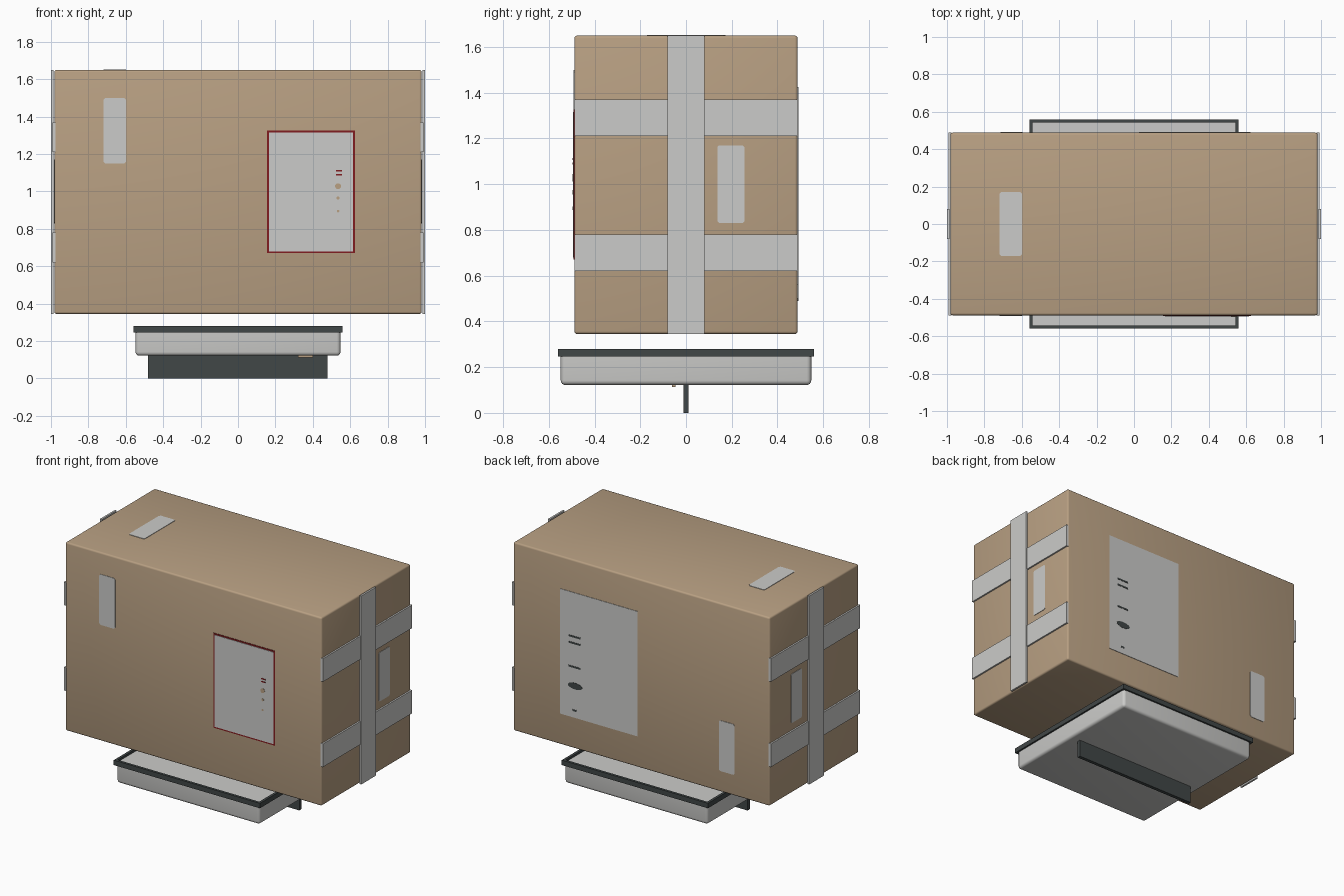
import bpy
import bmesh
import math
from mathutils import Matrix

old = bpy.data.objects.get("Cube")
if old:
    bpy.data.objects.remove(old, do_unlink=True)


def material(name, colour):
    m = bpy.data.materials.new(name)
    m.use_nodes = True
    m.diffuse_color = (*colour, 1)
    m.node_tree.nodes["Principled BSDF"].inputs["Base Color"].default_value = (*colour, 1)
    return m


TAN = material("cardboard tan", (0.48, 0.35, 0.225))
GREY = material("light grey", (0.6, 0.6, 0.585))
DARK = material("charcoal", (0.053, 0.063, 0.063))
RED = material("dark red", (0.22, 0.012, 0.014))


def finish(name, bm, mat):
    mesh = bpy.data.meshes.new(name)
    bm.to_mesh(mesh)
    bm.free()
    mesh.materials.append(mat)
    ob = bpy.data.objects.new(name, mesh)
    bpy.context.collection.objects.link(ob)
    return ob


def block(name, x, y, z, mat, pick=None, radius=0.0, segments=1):
    """Box from (low, high) spans; bevels the edges whose two ends satisfy pick."""
    bm = bmesh.new()
    bmesh.ops.create_cube(bm, size=1)
    spans = (x, y, z)
    for v in bm.verts:
        v.co = [sum(s) / 2 + c * (s[1] - s[0]) for s, c in zip(spans, v.co)]
    if radius:
        edges = [e for e in bm.edges if pick(e)]
        bmesh.ops.bevel(bm, geom=edges, offset=radius, segments=segments,
                        profile=0.5, affect='EDGES')
    return finish(name, bm, mat)


def smooth(ob):
    bpy.ops.object.select_all(action='DESELECT')
    ob.select_set(True)
    bpy.context.view_layer.objects.active = ob
    bpy.ops.object.shade_smooth_by_angle(angle=math.radians(50))


def along(axis):
    """Picks edges running along one axis, to clip the corners of a label."""
    def test(e):
        d = e.verts[0].co - e.verts[1].co
        return abs(d[axis]) > d.length * 0.99
    return test


def spot(name, x, y, z, rx, rz, mat):
    """Thin upright disc facing front and back."""
    bm = bmesh.new()
    bmesh.ops.create_cone(bm, cap_ends=True, segments=20, radius1=1, radius2=1, depth=0.004)
    bm.transform(Matrix.Translation((x, y, z)) @ Matrix.Diagonal((rx, 1, rz, 1))
                 @ Matrix.Rotation(math.pi / 2, 4, 'X'))
    return finish(name, bm, mat)


# Main carton
HX, HY, LOW, TOP = 0.982, 0.488, 0.345, 1.65
T = 0.003
smooth(block("carton", (-HX, HX), (-HY, HY), (LOW, TOP), TAN, lambda e: True, 0.012, 3))

# Straps and label on both ends
for side, word in ((1, "left"), (-1, "right")):
    def out(a, b):
        return tuple(sorted((side * a, side * b)))
    for z, level in ((0.7, "lower"), (1.29, "upper")):
        block(f"{word}_{level}_strap", out(0.975, 0.993), (-HY, HY),
              (z - 0.08, z + 0.08), GREY)
    block(f"{word}_upright_strap", out(0.987, 1.0), (-0.08, 0.08), (LOW, TOP), GREY)
    block(f"{word}_end_label", out(HX - T, HX + T), (0.137, 0.255), (0.83, 1.17),
          GREY, along(0), 0.008)

# Front labels: small one and large one with a red border
FRONT, BACK = (-HY - T, -HY + T), (HY - T, HY + T)
block("front_small_label", (-0.72, -0.598), FRONT, (1.15, 1.5), GREY, along(1), 0.01)
block("front_label_border", (0.155, 0.626), FRONT, (0.67, 1.326), RED)
block("front_label", (0.165, 0.616), (-HY - 2 * T, -HY), (0.68, 1.316), GREY)
for i, (z, r) in enumerate(((1.028, 0.016), (0.965, 0.009), (0.895, 0.007))):
    spot(f"front_dot_{i + 1}", 0.535, -HY - 2 * T, z, r, r, TAN)
for i, z in enumerate((1.09, 1.11)):
    block(f"front_red_mark_{i + 1}", (0.525, 0.555), (-HY - 2.6 * T, -HY),
          (z - 0.004, z + 0.004), RED)

# Back labels with dark marks
block("back_large_label", (0.028, 0.622), BACK, (0.56, 1.425), GREY)
block("back_small_label", (-0.715, -0.595), BACK, (0.49, 0.84), GREY, along(1), 0.01)
spot("back_oval_mark", 0.505, HY + T, 0.78, 0.055, 0.022, DARK)
for i, (z, w) in enumerate(((1.12, 0.045), (1.075, 0.045), (0.91, 0.045), (0.61, 0.015))):
    block(f"back_dash_{i + 1}", (0.51 - w, 0.51 + w), (HY, HY + 1.6 * T),
          (z - 0.006, z + 0.006), DARK)

# Top label
block("top_label", (-0.72, -0.598), (-0.17, 0.172), (TOP - T, TOP + T), GREY, along(2), 0.01)

# Tray below the carton, rounded except around its top
smooth(block("tray", (-0.548, 0.548), (-0.548, 0.548), (0.122, 0.265), GREY,
             lambda e: min(v.co.z for v in e.verts) < 0.2, 0.02, 4))

# Dark rim as a frame around the tray
R, W, RIM = 0.56, 0.018, (0.246, 0.28)
for s, end in ((1, "back"), (-1, "front")):
    block(f"rim_{end}", (-R, R), tuple(sorted((s * R, s * (R - W)))), RIM, DARK)
for s, end in ((1, "left"), (-1, "right")):
    block(f"rim_{end}", tuple(sorted((s * R, s * (R - W)))), (W - R, R - W), RIM, DARK)

# Keel plate and small tab underneath
block("keel_plate", (-0.48, 0.478), (-0.012, 0.012), (0, 0.13), DARK)
block("underside_tab", (0.32, 0.4), (-0.062, -0.045), (0.113, 0.125), TAN)
